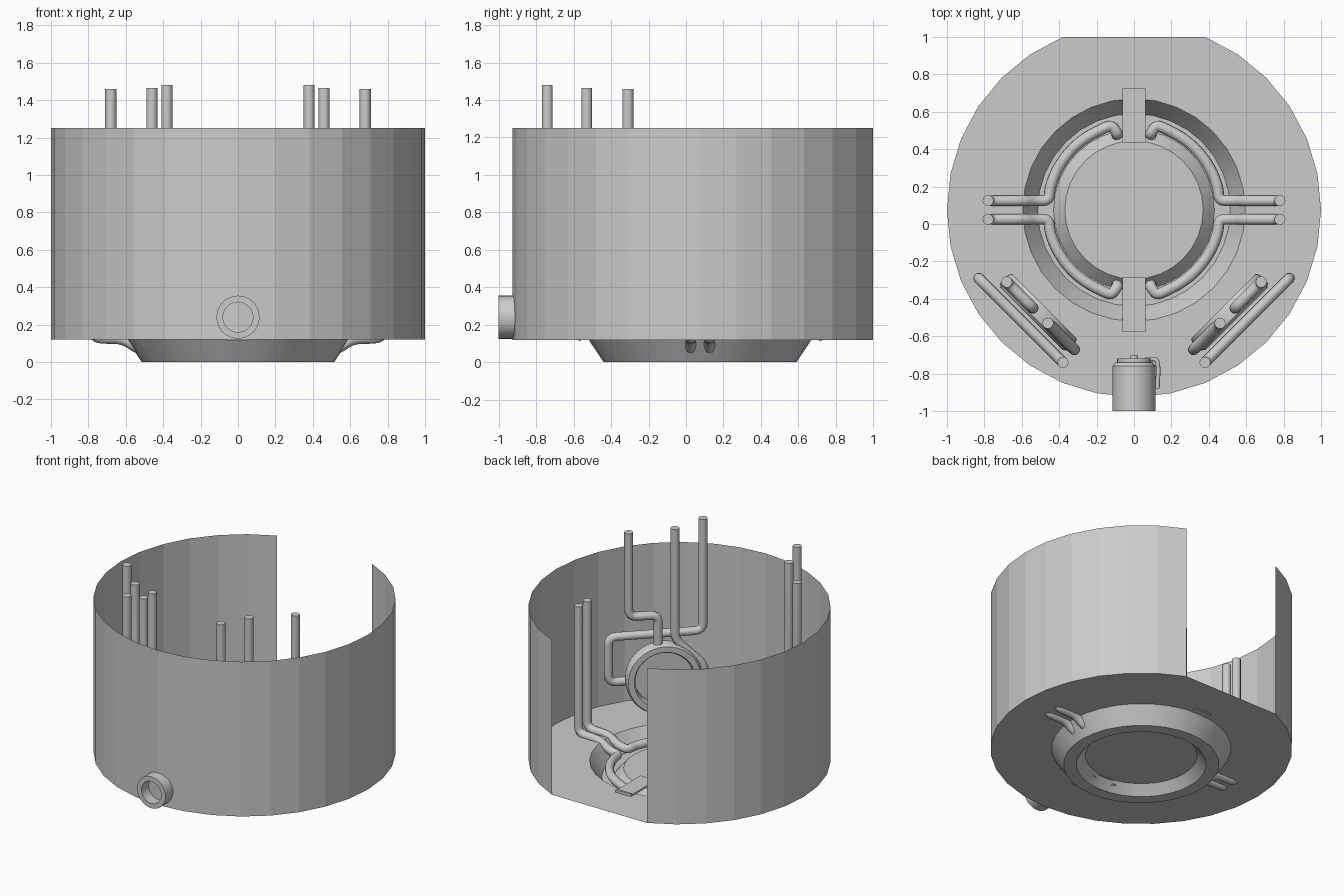
import bpy, bmesh, math
from mathutils import Vector, Matrix

if "Cube" in bpy.data.objects:
    bpy.data.objects.remove(bpy.data.objects["Cube"])

CY = 0.075      # chamber axis in y
N = 32          # sides of the chamber
FLOOR = 0.12


def mesh_object(name, bm, smooth=None):
    bmesh.ops.recalc_face_normals(bm, faces=bm.faces)
    me = bpy.data.meshes.new(name)
    bm.to_mesh(me)
    bm.free()
    ob = bpy.data.objects.new(name, me)
    bpy.context.collection.objects.link(ob)
    if smooth:
        bpy.context.view_layer.objects.active = ob
        bpy.ops.object.select_all(action='DESELECT')
        ob.select_set(True)
        bpy.ops.object.shade_smooth_by_angle(angle=math.radians(smooth))
    return ob


def lathe(name, profile, origin, axis, segs=32, smooth=35):
    """Revolve (radius, height) pairs round an axis through origin."""
    bm = bmesh.new()
    loops = []
    for r, h in profile:
        if r == 0:
            loops.append([bm.verts.new((0, 0, h))] * segs)
        else:
            loops.append([bm.verts.new((r * math.cos(2 * math.pi * i / segs),
                                        r * math.sin(2 * math.pi * i / segs), h))
                          for i in range(segs)])
    for a, b in zip(loops, loops[1:]):
        for i in range(segs):
            j = (i + 1) % segs
            bm.faces.new(list(dict.fromkeys((a[i], a[j], b[j], b[i]))))
    rot = Vector((0, 0, 1)).rotation_difference(Vector(axis)).to_matrix().to_4x4()
    bm.transform(Matrix.Translation(origin) @ rot)
    return mesh_object(name, bm, smooth)


def tube(name, pts, r=0.03, bend=0.055):
    """Round pipe through the points, with filleted corners."""
    pts = [Vector(p) for p in pts]
    path = [pts[0]]
    for a, p, b in zip(pts, pts[1:], pts[2:]):
        d1, d2 = a - p, b - p
        k = min(bend, d1.length * 0.45, d2.length * 0.45)
        s, e = p + d1.normalized() * k, p + d2.normalized() * k
        for i in range(5):
            t = i / 4
            path.append(s * (1 - t) ** 2 + p * 2 * t * (1 - t) + e * t * t)
    path.append(pts[-1])
    cu = bpy.data.curves.new(name, 'CURVE')
    cu.dimensions = '3D'
    cu.bevel_depth = r
    cu.bevel_resolution = 3
    cu.use_fill_caps = True
    sp = cu.splines.new('POLY')
    sp.points.add(len(path) - 1)
    for q, v in zip(sp.points, path):
        q.co = (*v, 1)
    ob = bpy.data.objects.new(name, cu)
    bpy.context.collection.objects.link(ob)
    bpy.ops.object.select_all(action='DESELECT')
    bpy.context.view_layer.objects.active = ob
    ob.select_set(True)
    bpy.ops.object.convert(target='MESH')
    bpy.ops.object.shade_smooth_by_angle(angle=math.radians(50))


def ring_points(r, z, clamp=False):
    out = []
    for i in range(N):
        a = 2 * math.pi * i / N
        y = r * math.sin(a)
        if clamp:
            y = min(y, r * math.sin(math.radians(67.5)))
        out.append((r * math.cos(a), CY + y, z))
    return out


# Chamber wall, open along the flat at the back
bm = bmesh.new()
low = [bm.verts.new(p) for p in ring_points(1, FLOOR)]
top = [bm.verts.new(p) for p in ring_points(1, 1.25)]
for i in range(N):
    if not 6 <= i < 10:
        j = (i + 1) % N
        bm.faces.new((low[i], low[j], top[j], top[i]))
bmesh.ops.delete(bm, geom=[v for v in bm.verts if not v.link_faces], context='VERTS')
mesh_object("chamber_wall", bm)

# Floor with flat back edge, sunken ring trough and raised centre disc
bm = bmesh.new()
loops = [[bm.verts.new(p) for p in ring_points(r, z, r == 1)] for r, z in
         ((1, FLOOR), (0.595, FLOOR), (0.515, 0), (0.43, 0), (0.37, 0.065))]
for a, b in zip(loops, loops[1:]):
    for i in range(N):
        j = (i + 1) % N
        bm.faces.new((a[i], a[j], b[j], b[i]))
bm.faces.new(loops[-1])
mesh_object("chamber_floor", bm, 25)

# Trough pipes: one in each quadrant
for sx in (1, -1):
    for sy in (1, -1):
        path = [(0.78, 0.05, 1.065), (0.78, 0.05, 0.13), (0.61, 0.05, 0.125),
                (0.53, 0.05, 0.07), (0.455, 0.05, 0.06)]
        for deg in (15, 26, 37, 48, 58, 68):
            a = math.radians(deg)
            path.append((0.465 * math.cos(a), 0.465 * math.sin(a), 0.06))
        path += [(0.12, 0.455, 0.06), (0.09, 0.41, 0.055), (0.09, 0.40, 0.03)]
        tube("trough_pipe", [(sx * x, CY + sy * y, z) for x, y, z in path])

# Clamp straps bridging the trough
for sy in (1, -1):
    bm = bmesh.new()
    for y0, y1, z0, z1 in ((0.36, 0.65, 0.118, 0.132), (0.36, 0.375, 0.06, 0.132),
                           (0.635, 0.65, 0.114, 0.14)):
        bmesh.ops.create_cube(bm, size=1, matrix=Matrix.Translation(
            (0, CY + sy * (y0 + y1) / 2, (z0 + z1) / 2))
            @ Matrix.Diagonal((0.125, y1 - y0, z1 - z0, 1)))
    mesh_object("clamp_strap", bm)

# Upright round heads with three pipes each, mirrored left and right
for s in (1, -1):
    c = Vector((s * 0.515, -0.475, 0.38))
    lathe("head_ring", [(0, -0.045), (0.235, -0.045), (0.255, -0.03), (0.255, 0.035),
                        (0.245, 0.05), (0.205, 0.05), (0.195, 0.035), (0.195, -0.02),
                        (0, -0.02)], c, (-s, 1, 0))
    lathe("head_needle", [(0, 0), (0.022, 0), (0.012, 0.1), (0, 0.21)],
          c + Vector((-s * 0.01, 0.01, -0.19)), (0, 0, 1), 8)
    pipes = {
        "top_pipe": [(0.68, -0.31, 1.46), (0.68, -0.31, 0.84), (0.54, -0.45, 0.84),
                     (0.54, -0.45, 0.6)],
        "side_pipe": [(0.46, -0.53, 1.465), (0.46, -0.53, 0.65), (0.325, -0.665, 0.46),
                      (0.315, -0.675, 0.35), (0.37, -0.62, 0.33)],
        "loop_pipe": [(0.38, -0.74, 1.48), (0.38, -0.74, 0.66), (0.83, -0.29, 0.66),
                      (0.83, -0.29, 0.33), (0.7, -0.42, 0.33)],
    }
    for name, path in pipes.items():
        tube(name, [(s * x, y, z) for x, y, z in path])

# Front port: hollow outside, capped inside
lathe("front_port", [(0, 0.19), (0.08, 0.19), (0.08, 0), (0.115, 0), (0.115, 0.24),
                     (0.1, 0.26), (0.09, 0.26), (0.09, 0.282), (0.022, 0.282),
                     (0.018, 0.3), (0, 0.3)], (0, -1, 0.24), (0, 1, 0))
tube("port_latch", [(0.06, -0.725, 0.24), (0.125, -0.72, 0.24), (0.13, -0.78, 0.24),
                    (0.125, -0.88, 0.24)], 0.012, 0.03)
